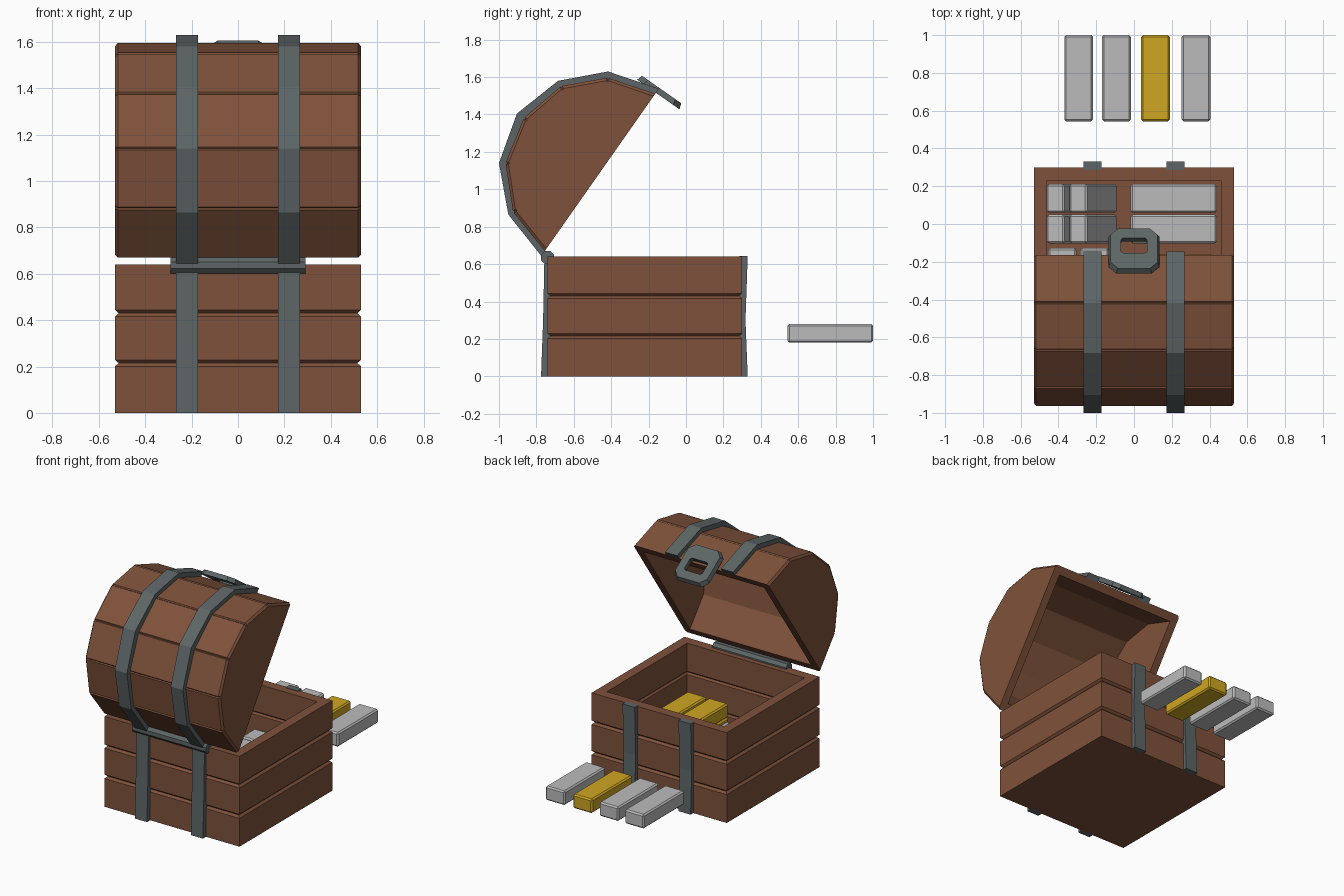
import bpy, bmesh, math
from mathutils import Vector, Matrix

if "Cube" in bpy.data.objects:
    bpy.data.objects.remove(bpy.data.objects["Cube"])

def material(name, rgb):
    m = bpy.data.materials.new(name)
    m.diffuse_color = (*rgb, 1)
    m.use_nodes = True
    m.node_tree.nodes["Principled BSDF"].inputs["Base Color"].default_value = m.diffuse_color
    return m

WOOD = material("brown wood", (0.21, 0.083, 0.043))
IRON = material("dark iron", (0.11, 0.13, 0.132))
SILVER = material("silver metal", (0.50, 0.50, 0.50))
GOLD = material("gold metal", (0.62, 0.38, 0.016))

def finish(bm, name, mat, bevel=0):
    bmesh.ops.recalc_face_normals(bm, faces=bm.faces)
    if bevel:
        bmesh.ops.bevel(bm, geom=bm.edges[:], offset=bevel, segments=1, affect='EDGES')
    me = bpy.data.meshes.new(name)
    bm.to_mesh(me)
    bm.free()
    me.materials.append(mat)
    ob = bpy.data.objects.new(name, me)
    bpy.context.collection.objects.link(ob)
    return ob

def bridge(bm, a, b, closed=True):
    n = len(a)
    for i in range(n if closed else n - 1):
        j = (i + 1) % n
        bm.faces.new((a[i], a[j], b[j], b[i]))

def prism(name, profile, x0, x1, mat):
    """Extrude a closed (y, z) profile along x."""
    bm = bmesh.new()
    a = [bm.verts.new((x0, y, z)) for y, z in profile]
    b = [bm.verts.new((x1, y, z)) for y, z in profile]
    bridge(bm, a, b)
    bm.faces.new(a)
    bm.faces.new(b)
    return finish(bm, name, mat)

# Chest base: rings run up the outside, over the rim and down the inside
FLOOR = 0.03
rings = [(0, 0)]
for g in (0.215, 0.43):
    rings += [(0, g - 0.014), (0.015, g), (0, g + 0.014)]
rings += [(0, 0.64), (0.07, 0.64)]
for g in (0.43, 0.215):
    rings += [(0.07, g + 0.012), (0.058, g), (0.07, g - 0.012)]
rings += [(0.07, FLOOR)]
bm = bmesh.new()
loops = []
for inset, z in rings:
    hx, hy = 0.53 - inset, 0.52 - inset
    loops.append([bm.verts.new((sx * hx, -0.22 + sy * hy, z))
                  for sx, sy in ((-1, -1), (1, -1), (1, 1), (-1, 1))])
for a, b in zip(loops, loops[1:]):
    bridge(bm, a, b)
bm.faces.new(loops[0])
bm.faces.new(loops[-1])
finish(bm, "chest_base", WOOD)

# Open lid: hollow faceted barrel
arc = [Vector(p) for p in ((-0.755, 0.67), (-0.925, 0.88), (-0.965, 1.14), (-0.868, 1.38),
                           (-0.668, 1.552), (-0.417, 1.597), (-0.165, 1.51))]
mid = (arc[0] + arc[-1]) / 2

def scaled(points, s):
    return [mid + (p - mid) * s for p in points]

grooved = [arc[0]]
for p, c, n in zip(arc, arc[1:], arc[2:]):
    grooved += [c + (p - c).normalized() * 0.007, c + (mid - c).normalized() * 0.008,
                c + (n - c).normalized() * 0.007]
grooved.append(arc[-1])

bm = bmesh.new()
def ring(points, x):
    return [bm.verts.new((x, p.x, p.y)) for p in points]

outer = [ring(scaled(grooved, s), x) for s, x in
         ((0.97, -0.53), (1, -0.518), (1, 0.518), (0.97, 0.53))]
inner = [ring(scaled(arc, 0.89), x) for x in (-0.475, 0.475)]
for a, b in zip(outer, outer[1:]):
    bridge(bm, a, b, False)
bridge(bm, *inner, False)
for cap in (outer[0], outer[-1], *inner):
    bm.faces.new(cap)
rim_out = [[r[0] for r in outer], [r[-1] for r in outer]]
bm.faces.new((rim_out[0][1], rim_out[0][2], inner[1][0], inner[0][0]))
bm.faces.new((rim_out[1][1], rim_out[1][2], inner[1][-1], inner[0][-1]))
for k, m, i in ((0, 1, 0), (3, 2, 1)):
    bm.faces.new((outer[k][0], outer[m][0], inner[i][0], inner[i][-1],
                  outer[m][-1], outer[k][-1]))
finish(bm, "chest_lid", WOOD)

# Iron straps on lid, front wall and back wall
strap_out = [(-0.775, 0.645), (-0.95, 0.865), (-1.0, 1.14), (-0.904, 1.405),
             (-0.684, 1.58), (-0.417, 1.63), (-0.145, 1.538)]
strap_in = [tuple(p) for p in scaled(arc, 0.985)]
front_wall = [(-0.775, 0), (-0.764, 0.3), (-0.757, 0.64), (-0.725, 0.64), (-0.725, 0)]
back_wall = [(0.33, 0), (0.318, 0.3), (0.33, 0.643), (0.285, 0.643), (0.285, 0)]
for side, s in (("left", -1), ("right", 1)):
    x0, x1 = sorted((s * 0.172, s * 0.267))
    prism("lid_strap_" + side, strap_out + strap_in[::-1], x0, x1, IRON)
    prism("hinge_wall_strap_" + side, front_wall, x0, x1, IRON)
    prism("opening_wall_strap_" + side, back_wall, x0, x1, IRON)

# Hinge bar
prism("hinge_bar", [(-0.741 + 0.037 * math.cos(math.pi * (k + 0.5) / 4),
                     0.636 + 0.037 * math.sin(math.pi * (k + 0.5) / 4)) for k in range(8)],
      -0.29, 0.29, IRON)

# Lock plate: chamfered frame with a slot, hanging from the lid front
def chamfered(hx, hy, c, oy=0):
    pts = []
    for sx, sy in ((1, 1), (-1, 1), (-1, -1), (1, -1)):
        pair = [(sx * hx, sy * (hy - c) + oy), (sx * (hx - c), sy * hy + oy)]
        pts += pair if sx * sy > 0 else pair[::-1]
    return pts

bm = bmesh.new()
lock = [[bm.verts.new((x, y, z)) for x, y in pts] for pts, z in
        ((chamfered(0.135, 0.138, 0.04), -0.016), (chamfered(0.125, 0.128, 0.04), 0.016),
         (chamfered(0.07, 0.048, 0.012, 0.02), 0.016), (chamfered(0.07, 0.048, 0.012, 0.02), -0.016))]
for i in range(4):
    bridge(bm, lock[i], lock[(i + 1) % 4])
plate = finish(bm, "lock_plate", IRON)
plate.matrix_world = Matrix.Translation((0, -0.139, 1.52)) @ Matrix.Rotation(math.radians(-35), 4, 'X')

# Ingots
def ingot(name, mat, loc, turn=0, lean=0):
    bm = bmesh.new()
    bmesh.ops.create_cube(bm, size=1, matrix=Matrix.Diagonal((0.457, 0.152, 0.1, 1)))
    ob = finish(bm, name, mat, 0.01)
    ob.location = loc
    ob.rotation_euler = (0, math.radians(lean), math.radians(turn))

# Loose row beside the chest
for i, (x, mat) in enumerate(((-0.293, SILVER), (-0.093, SILVER), (0.114, GOLD), (0.328, SILVER))):
    ingot(f"loose_ingot_{i}", mat, (x, 0.772, 0.23), 90)

# Stacks inside the chest
for layer in range(3):
    z = FLOOR + 0.05 + 0.1 * layer
    for i, y in enumerate((0.136, -0.026)):
        ingot(f"silver_stack_{layer}_{i}", SILVER, (0.21, y, z), 0)
    for i, x in enumerate((0.345, 0.175)):
        ingot(f"gold_stack_{layer}_{i}", GOLD, (x, -0.39, z), 90)
    for i, x in enumerate((-0.38, -0.21)):
        ingot(f"silver_side_stack_{layer}_{i}", SILVER, (x, -0.355, z), 90)

# Ingots leaning on the side wall
for i, x in enumerate((-0.217, -0.337)):
    for j, y in enumerate((0.136, -0.026)):
        ingot(f"leaning_ingot_{i}_{j}", SILVER, (x, y, 0.265), 0, -110.5)
